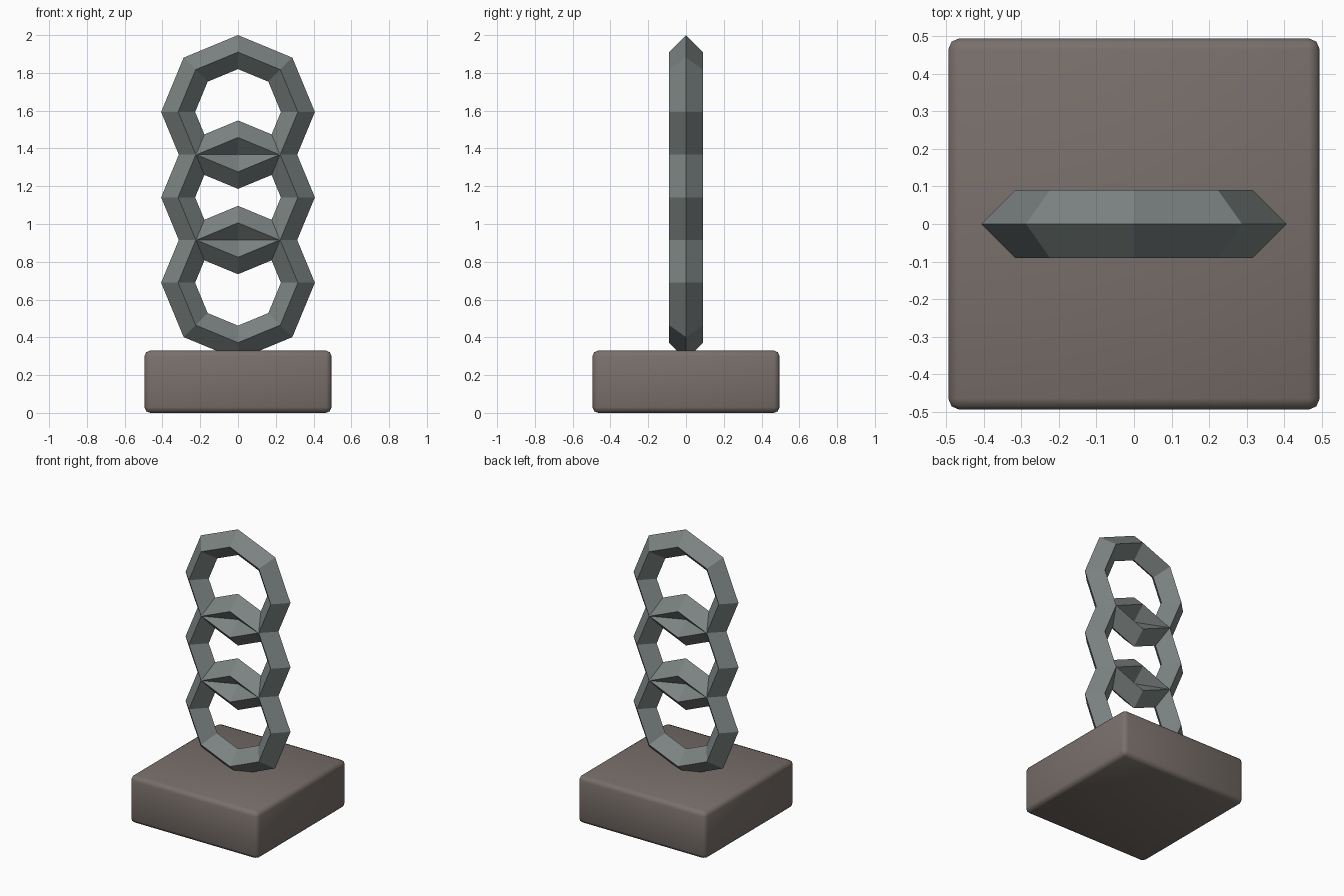
import bpy, math

if "Cube" in bpy.data.objects:
    bpy.data.objects.remove(bpy.data.objects["Cube"])


def material(name, color):
    m = bpy.data.materials.new(name)
    m.diffuse_color = (*color, 1)
    m.use_nodes = True
    m.node_tree.nodes["Principled BSDF"].inputs["Base Color"].default_value = m.diffuse_color
    return m


iron = material("iron", (0.20, 0.23, 0.225))
stone = material("stone", (0.19, 0.16, 0.145))

# Square base block with rounded edges
BASE_W, BASE_H = 0.99, 0.33
bpy.ops.mesh.primitive_cube_add(size=1, location=(0, 0, BASE_H / 2))
base = bpy.context.object
base.name = "base_block"
base.scale = (BASE_W, BASE_W, BASE_H)
bpy.ops.object.transform_apply(location=False, rotation=False, scale=True)
bevel = base.modifiers.new("rounded_edges", 'BEVEL')
bevel.width = 0.03
bevel.segments = 2
bpy.ops.object.modifier_apply(modifier=bevel.name)
bpy.ops.object.shade_smooth()
base.data.materials.append(stone)

# Stack of three overlapping eight-sided upright rings
for name, z in (("lower_ring", 0.689), ("middle_ring", 1.141), ("upper_ring", 1.593)):
    bpy.ops.mesh.primitive_torus_add(
        major_segments=8, minor_segments=4, major_radius=0.317, minor_radius=0.09,
        location=(0, 0, z), rotation=(math.pi / 2, 0, 0))
    ring = bpy.context.object
    ring.name = name
    bpy.ops.object.shade_flat()
    ring.data.materials.append(iron)
